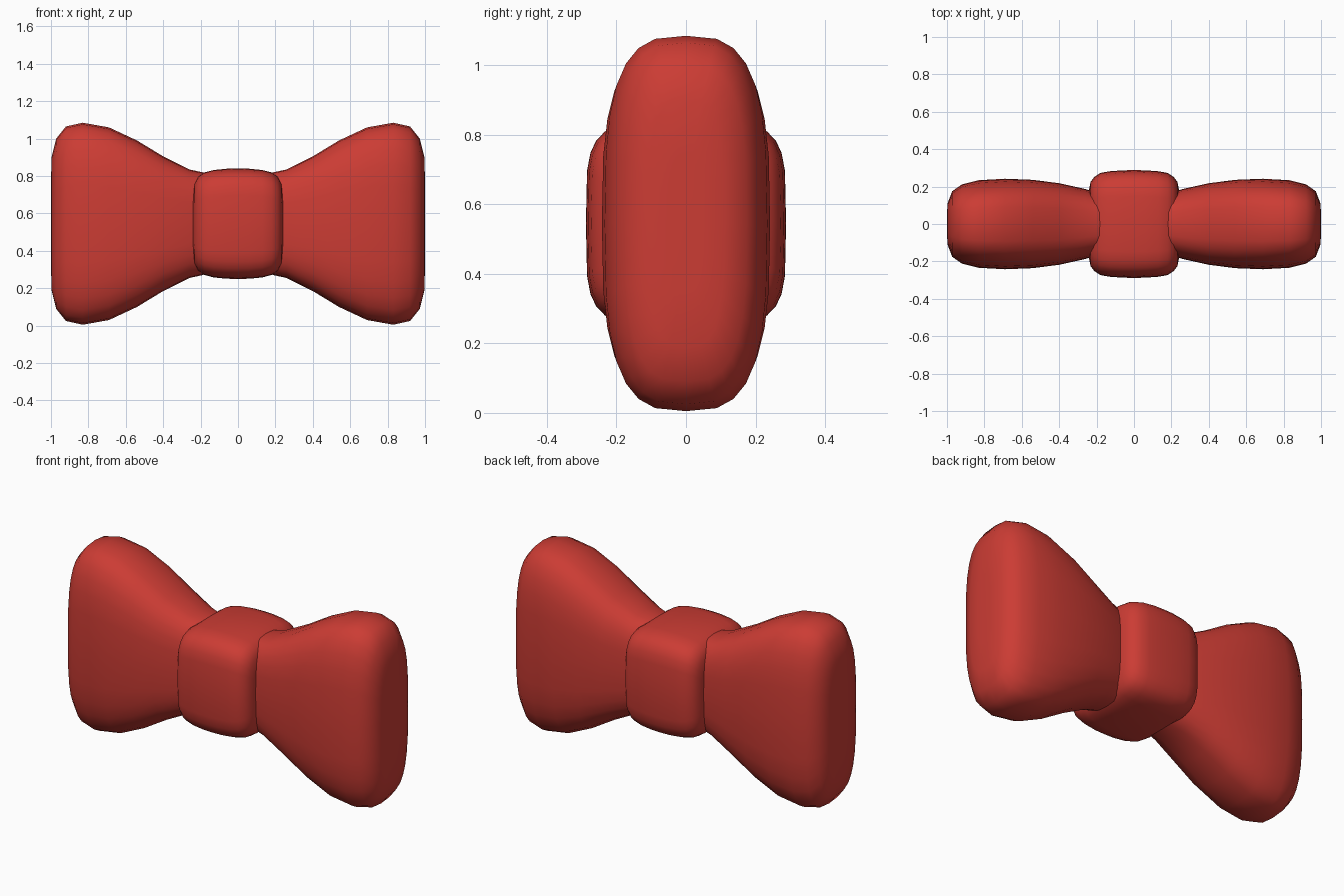
import bpy, bmesh, math

cube = bpy.data.objects.get("Cube")
if cube:
    bpy.data.objects.remove(cube, do_unlink=True)

MID_Z = 0.545

red = bpy.data.materials.new("red fabric")
red.use_nodes = True
colour = (0.6, 0.045, 0.034, 1)
red.diffuse_color = colour
red.node_tree.nodes["Principled BSDF"].inputs["Base Color"].default_value = colour


def rounded(value, power):
    return math.copysign(abs(value) ** (2 / power), value)


def loft(name, stations, power, side=1, count=28):
    """Skin rounded-rectangle rings given as (x, half height, half depth)."""
    bm = bmesh.new()
    rings = []
    for x, height, depth in stations:
        ring = []
        for i in range(count):
            a = math.tau * i / count
            ring.append(bm.verts.new((side * x,
                                      depth * rounded(math.cos(a), power),
                                      MID_Z + height * rounded(math.sin(a), power))))
        rings.append(ring)
    for a, b in zip(rings, rings[1:]):
        for i in range(count):
            j = (i + 1) % count
            bm.faces.new((a[i], a[j], b[j], b[i]))
    bm.faces.new(rings[0])
    bm.faces.new(rings[-1])
    bmesh.ops.recalc_face_normals(bm, faces=bm.faces)
    for face in bm.faces:
        face.smooth = True
    mesh = bpy.data.meshes.new(name)
    bm.to_mesh(mesh)
    bm.free()
    mesh.materials.append(red)
    obj = bpy.data.objects.new(name, mesh)
    bpy.context.collection.objects.link(obj)
    return obj


# Flared wings, pinched where they enter the knot
wing = [(0.08, 0.24, 0.13), (0.19, 0.275, 0.165), (0.26, 0.29, 0.187),
        (0.4, 0.36, 0.218), (0.54, 0.445, 0.236), (0.69, 0.515, 0.242),
        (0.83, 0.54, 0.234), (0.92, 0.52, 0.212), (0.972, 0.455, 0.175),
        (0.997, 0.355, 0.11), (1.0, 0.2, 0.05)]
loft("left_wing", wing, 3.1)
loft("right_wing", wing, 3.1, side=-1)

# Plump central knot
half = [(0.06, 0.294, 0.287), (0.13, 0.287, 0.282), (0.18, 0.274, 0.273),
        (0.212, 0.253, 0.252), (0.232, 0.22, 0.225), (0.24, 0.16, 0.185)]
knot = [(-x, h, d) for x, h, d in reversed(half)] + [(0, 0.295, 0.288)] + half
loft("centre_knot", knot, 4.5)
